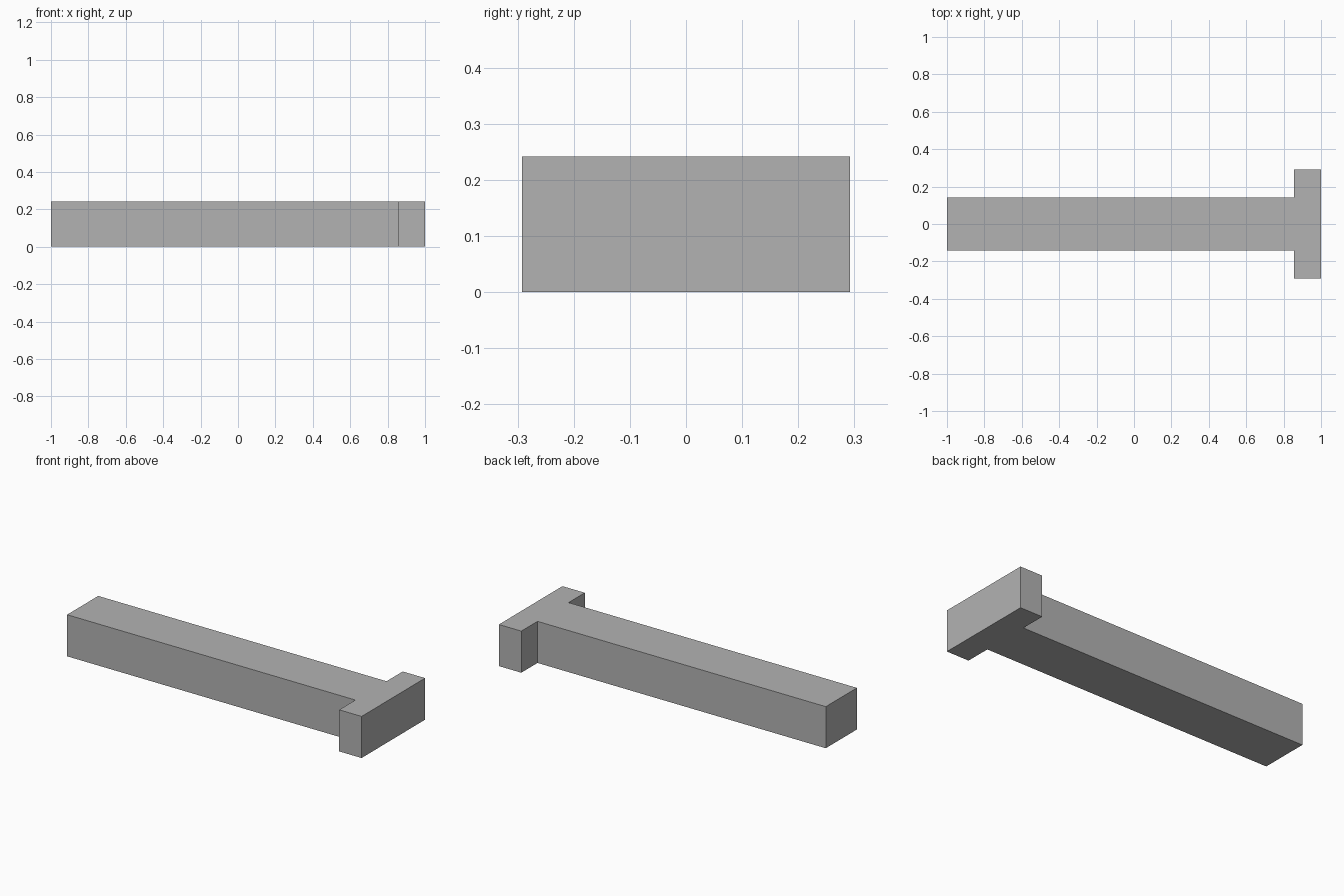
import bpy
import bmesh

cube = bpy.data.objects.get("Cube")
if cube:
    bpy.data.objects.remove(cube, do_unlink=True)

HEIGHT = 0.242
HEAD_X, STEM_Y, HEAD_Y = 0.856, 0.143, 0.292

# Plain grey finish
grey = bpy.data.materials.new("plain_grey")
grey.use_nodes = True
colour = (0.45, 0.45, 0.45, 1)
grey.diffuse_color = colour
grey.node_tree.nodes["Principled BSDF"].inputs["Base Color"].default_value = colour

# T-shaped outline: one side, then its mirror
side = [(-1, -STEM_Y), (HEAD_X, -STEM_Y), (HEAD_X, -HEAD_Y), (1, -HEAD_Y)]
outline = side + [(x, -y) for x, y in reversed(side)]

# Extrude the outline into a solid bar with a cross head
bm = bmesh.new()
base = bm.faces.new([bm.verts.new((x, y, 0)) for x, y in outline])
top = bmesh.ops.extrude_face_region(bm, geom=[base], use_keep_orig=True)
bmesh.ops.translate(bm, vec=(0, 0, HEIGHT),
                    verts=[v for v in top["geom"] if isinstance(v, bmesh.types.BMVert)])
bmesh.ops.recalc_face_normals(bm, faces=bm.faces)

mesh = bpy.data.meshes.new("t_shaped_bar")
bm.to_mesh(mesh)
bm.free()
mesh.materials.append(grey)
bar = bpy.data.objects.new("t_shaped_bar", mesh)
bpy.context.collection.objects.link(bar)
